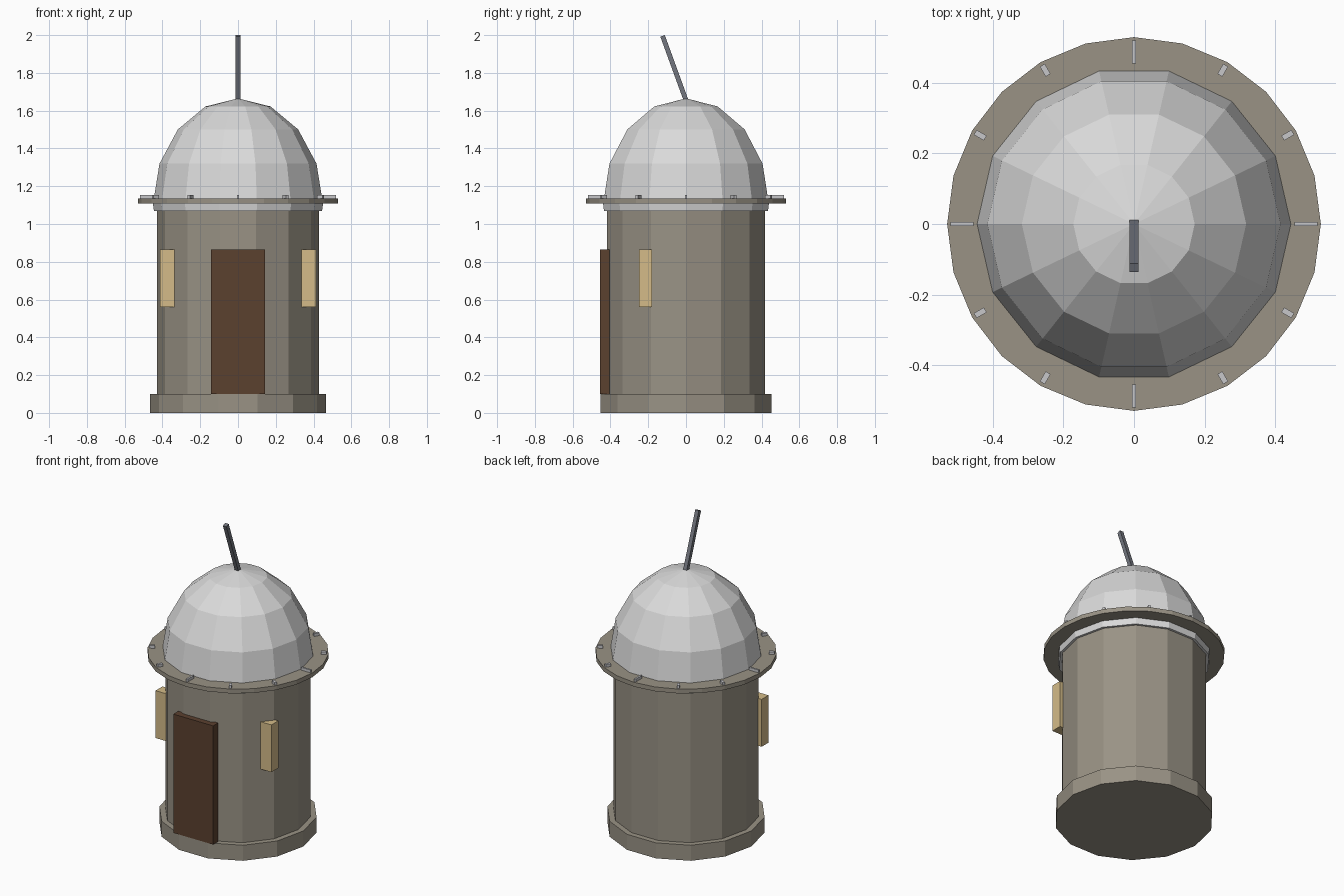
import bpy, bmesh, math
from mathutils import Matrix, Vector

if "Cube" in bpy.data.objects:
    bpy.data.objects.remove(bpy.data.objects["Cube"])


def material(name, rgb):
    m = bpy.data.materials.new(name)
    m.diffuse_color = (*rgb, 1)
    m.use_nodes = True
    m.node_tree.nodes["Principled BSDF"].inputs["Base Color"].default_value = m.diffuse_color
    return m


STONE = material("warm stone", (0.32, 0.29, 0.235))
DOME = material("pale dome grey", (0.70, 0.70, 0.70))
TICK = material("light metal", (0.57, 0.57, 0.59))
POLE = material("steel grey", (0.17, 0.18, 0.21))
WOOD = material("dark wood", (0.105, 0.052, 0.028))
GLOW = material("window tan", (0.66, 0.50, 0.25))


def finish(bm, name, mat):
    bmesh.ops.recalc_face_normals(bm, faces=bm.faces)
    me = bpy.data.meshes.new(name)
    bm.to_mesh(me)
    bm.free()
    me.materials.append(mat)
    ob = bpy.data.objects.new(name, me)
    bpy.context.collection.objects.link(ob)
    return ob


def lathe(name, profile, sides, mat):
    """Closed turned shape; a final radius of 0 makes a point."""
    bm = bmesh.new()
    rings = []
    for r, z in profile:
        n = sides if r > 0 else 1
        rings.append([bm.verts.new((r * math.cos(2 * math.pi * i / sides),
                                    r * math.sin(2 * math.pi * i / sides), z))
                      for i in range(n)])
    bm.faces.new(rings[0][::-1])
    for a, b in zip(rings, rings[1:]):
        for i in range(sides):
            j = (i + 1) % sides
            if len(b) == 1:
                bm.faces.new((a[i], a[j], b[0]))
            else:
                bm.faces.new((a[i], a[j], b[j], b[i]))
    if len(rings[-1]) > 1:
        bm.faces.new(rings[-1])
    return finish(bm, name, mat)


def box(name, centre, size, mat, rot=Matrix.Identity(4)):
    bm = bmesh.new()
    bmesh.ops.create_cube(bm, size=1)
    bm.transform(Matrix.Translation(centre) @ rot @ Matrix.Diagonal((*size, 1)))
    return finish(bm, name, mat)


# Round tower: plinth and wall
lathe("plinth", [(0.465, 0), (0.465, 0.10)], 14, STONE)
lathe("tower_wall", [(0.43, 0.10), (0.43, 1.07)], 14, STONE)

# Dome with a short skirt under the ledge
H, Z0 = 0.56, 1.105
quarter = [(0.45 * math.cos(math.radians(a)), Z0 + H * math.sin(math.radians(a)))
           for a in (0, 22.5, 45, 67.5)]
lathe("dome", [(0.445, 1.068)] + quarter + [(0, Z0 + H)], 14, DOME)

# Ledge ring with twelve markers, longer at the quarters
lathe("ledge", [(0.53, 1.108), (0.53, 1.136)], 24, STONE)
for i in range(12):
    long = i % 3 == 0
    length, width = (0.065, 0.012) if long else (0.033, 0.016)
    rot = Matrix.Rotation(math.radians(30 * i), 4, 'Z')
    r = 0.52 - length / 2
    box(f"ledge_marker_{i + 1}", rot @ Vector((r, 0, 1.143)),
        (length, width, 0.022), TICK, rot)

# Door and two windows
box("door", (0, -0.431, 0.4825), (0.284, 0.05, 0.765), WOOD)
for side, label in ((1, "right"), (-1, "left")):
    box(f"window_{label}", (side * 0.373, -0.215, 0.7125), (0.08, 0.07, 0.305), GLOW)

# Leaning square pole on top
tilt = Matrix.Rotation(math.radians(20), 4, 'X')
tip = Vector((0, -0.124, 1.9957))
box("pole", tip - tilt @ Vector((0, 0, 0.18)), (0.025, 0.025, 0.36), POLE, tilt)
